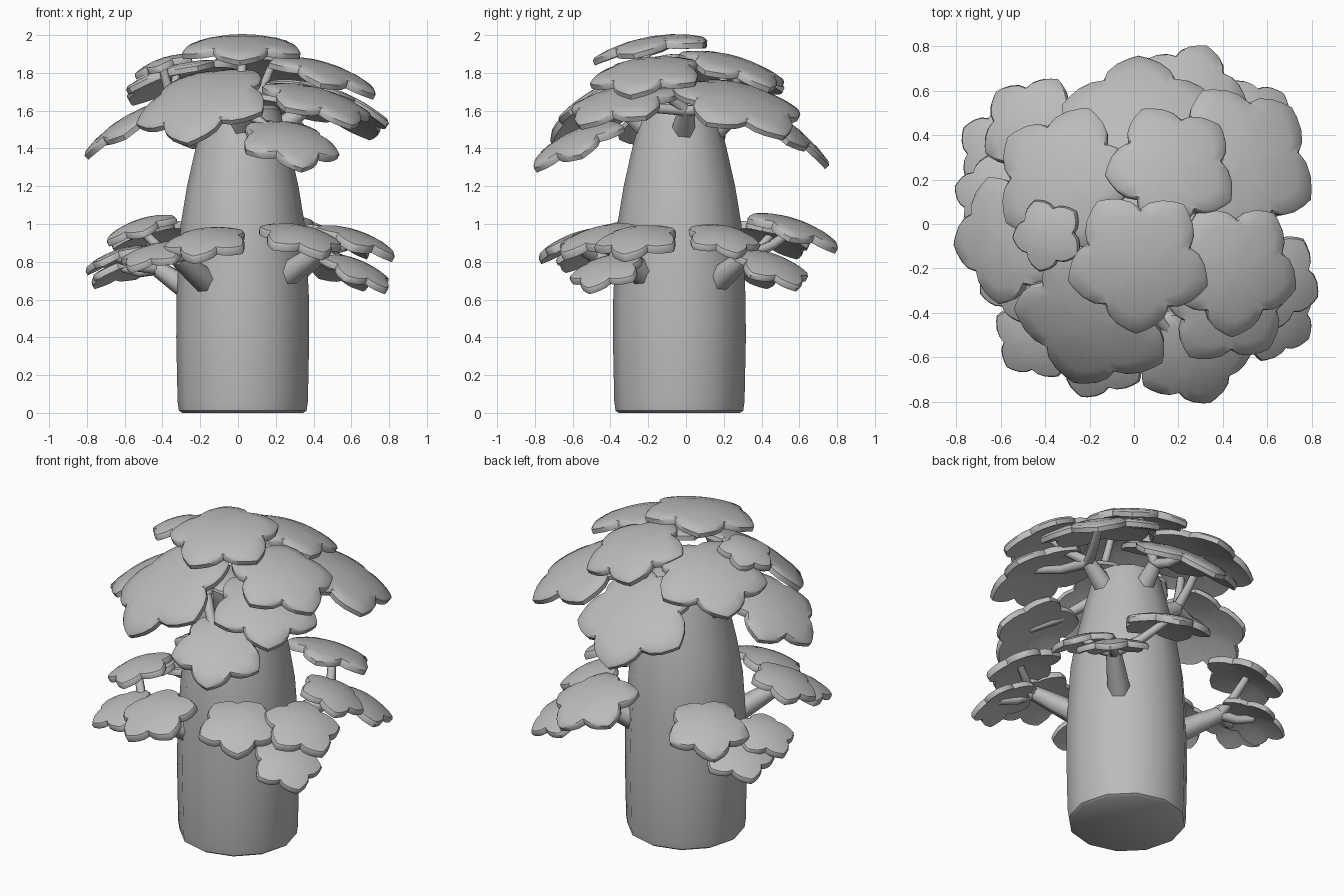
import bpy, bmesh, math
from mathutils import Vector, Matrix

if "Cube" in bpy.data.objects:
    bpy.data.objects.remove(bpy.data.objects["Cube"])

grey = bpy.data.materials.new("plain grey")
grey.diffuse_color = (0.5, 0.5, 0.5, 1)
grey.use_nodes = True
grey.node_tree.nodes["Principled BSDF"].inputs["Base Color"].default_value = grey.diffuse_color
AXIS = Vector((.025, -.035, 0))  # trunk centre line


def finish(bm, name, angle):
    bmesh.ops.recalc_face_normals(bm, faces=bm.faces)
    me = bpy.data.meshes.new(name)
    bm.to_mesh(me)
    bm.free()
    ob = bpy.data.objects.new(name, me)
    bpy.context.collection.objects.link(ob)
    me.materials.append(grey)
    bpy.ops.object.select_all(action='DESELECT')
    bpy.context.view_layer.objects.active = ob
    ob.select_set(True)
    bpy.ops.object.shade_smooth_by_angle(angle=math.radians(angle))
    return ob


def skin(bm, rings, caps=True):
    """Join rings of points with quads, closing both ends."""
    rows = [[bm.verts.new(p) for p in ring] for ring in rings]
    n = len(rows[0])
    for a, b in zip(rows, rows[1:]):
        for i in range(n):
            j = (i + 1) % n
            bm.faces.new((a[i], a[j], b[j], b[i]))
    if caps:
        bm.faces.new(rows[0][::-1])
        bm.faces.new(rows[-1])
    return rows


# Trunk: tapered twelve-sided column
profile = [(0, .32), (.012, .338), (.06, .345), (.4, .352), (.62, .35), (.82, .34),
           (1.0, .328), (1.2, .295), (1.4, .25), (1.55, .213), (1.61, .195), (1.63, .16)]
bm = bmesh.new()
skin(bm, [[AXIS + Vector((r * math.cos(math.tau * i / 12), r * math.sin(math.tau * i / 12), z))
           for i in range(12)] for z, r in profile])
finish(bm, "trunk", 40)


# Five-lobed domed leaf that droops away from the trunk
LOBE = [(-36, .74), (-27, .835), (-17, .905), (-7, .96), (0, 1), (7, .96), (17, .905), (27, .835)]
OUTLINE = [(math.radians(72 * k + a), r) for k in range(5) for a, r in LOBE]


def leaf(name, x, y, z, size, tilt=20, spin=0):
    t = .044 if size > .23 else .036
    outward = math.atan2(y - AXIS.y, x - AXIS.x)
    m = (Matrix.Translation((x, y, z)) @ Matrix.Rotation(outward, 4, 'Z')
         @ Matrix.Rotation(math.radians(tilt), 4, 'Y')
         @ Matrix.Rotation(math.radians(spin), 4, 'Z'))

    def ring(f, down):
        return [m @ Vector((size * f * r * math.cos(a), size * f * r * math.sin(a),
                            -.2 * size * (f * r) ** 2 - down)) for a, r in OUTLINE]
    bm = bmesh.new()
    rows = skin(bm, [ring(.4, 0), ring(.75, 0), ring(.96, .002), ring(1, .014),
                     ring(.98, t), ring(.5, t)], caps=False)
    for row, down in ((rows[0], 0), (rows[-1], t)):
        c = bm.verts.new(m @ Vector((0, 0, -down)))
        for i in range(len(row)):
            bm.faces.new((c, row[i], row[(i + 1) % len(row)]))
    finish(bm, name, 40)


# Six-sided tapered branch along a path
def branch(name, points, r0, r1):
    pts = [Vector(p) for p in points]
    rings = []
    for k, p in enumerate(pts):
        d = (pts[min(k + 1, len(pts) - 1)] - pts[max(k - 1, 0)]).normalized()
        u = d.cross(Vector((0, 0, 1))).normalized()
        v = u.cross(d)
        r = r0 + (r1 - r0) * k / (len(pts) - 1)
        rings.append([p + r * (math.cos(i * math.tau / 6) * u + math.sin(i * math.tau / 6) * v)
                      for i in range(6)])
    bm = bmesh.new()
    skin(bm, rings)
    finish(bm, name, 65)


# Limb from the trunk to a fork, then a twig under each leaf
def cluster(name, fork, reach, leaves):
    fork = Vector(fork)
    out = fork - AXIS
    out.z = 0
    start = AXIS + out.normalized() * reach + Vector((0, 0, fork.z - .14))
    branch(name + "_limb", [start, start.lerp(fork, .55), fork], .07, .045)
    for i, p in enumerate(leaves):
        leaf(f"{name}_leaf_{i + 1}", *p)
        end = Vector(p[:3]) - Vector((0, 0, .035))
        mid = fork.lerp(end, .5) - Vector((0, 0, .02))
        branch(f"{name}_twig_{i + 1}", [fork, mid, end], .032, .022)


# Crown leaves: x, y, z, size, tilt, spin
cluster("crown_front", (.02, -.34, 1.62), .14, [
    (.02, -.18, 1.995, .33, 9, 0),
    (-.20, -.45, 1.70, .375, 32, 10),
    (.28, -.60, 1.48, .275, 27, -6)])
cluster("crown_right", (.34, 0, 1.60), .14, [
    (.47, -.21, 1.85, .31, 18, 3),
    (.51, .30, 1.69, .365, 24, 11),
    (.44, -.35, 1.70, .315, 20, -13)])
cluster("crown_back", (.06, .26, 1.58), .12, [
    (.18, .27, 1.88, .305, 18, -20),
    (.03, .49, 1.58, .37, 32, 2)])
cluster("crown_left", (-.32, 0, 1.54), .14, [
    (-.33, .22, 1.83, .335, 18, 0),
    (-.40, -.05, 1.88, .17, 18, 2),
    (-.59, -.07, 1.575, .30, 30, 2)])

# Lower leaves: x, y, z, size
cluster("front_left", (-.32, -.47, .82), .28, [
    (-.17, -.59, .95, .235), (-.45, -.52, .88, .205), (-.53, -.25, 1.02, .205)])
cluster("front_right", (.44, -.37, .86), .28, [
    (.34, -.49, .97, .235), (.64, -.26, .96, .235), (.65, -.43, .79, .21, 27)])
cluster("back_right", (.42, .32, .83), .28, [
    (.54, .20, .96, .205, 23), (.55, .47, .81, .22, 27), (.25, .59, 1.02, .265)])
cluster("back_left", (-.42, .26, .76), .28, [
    (-.61, .34, .80, .215), (-.47, .45, .98, .245), (-.65, .13, .86, .19)])
